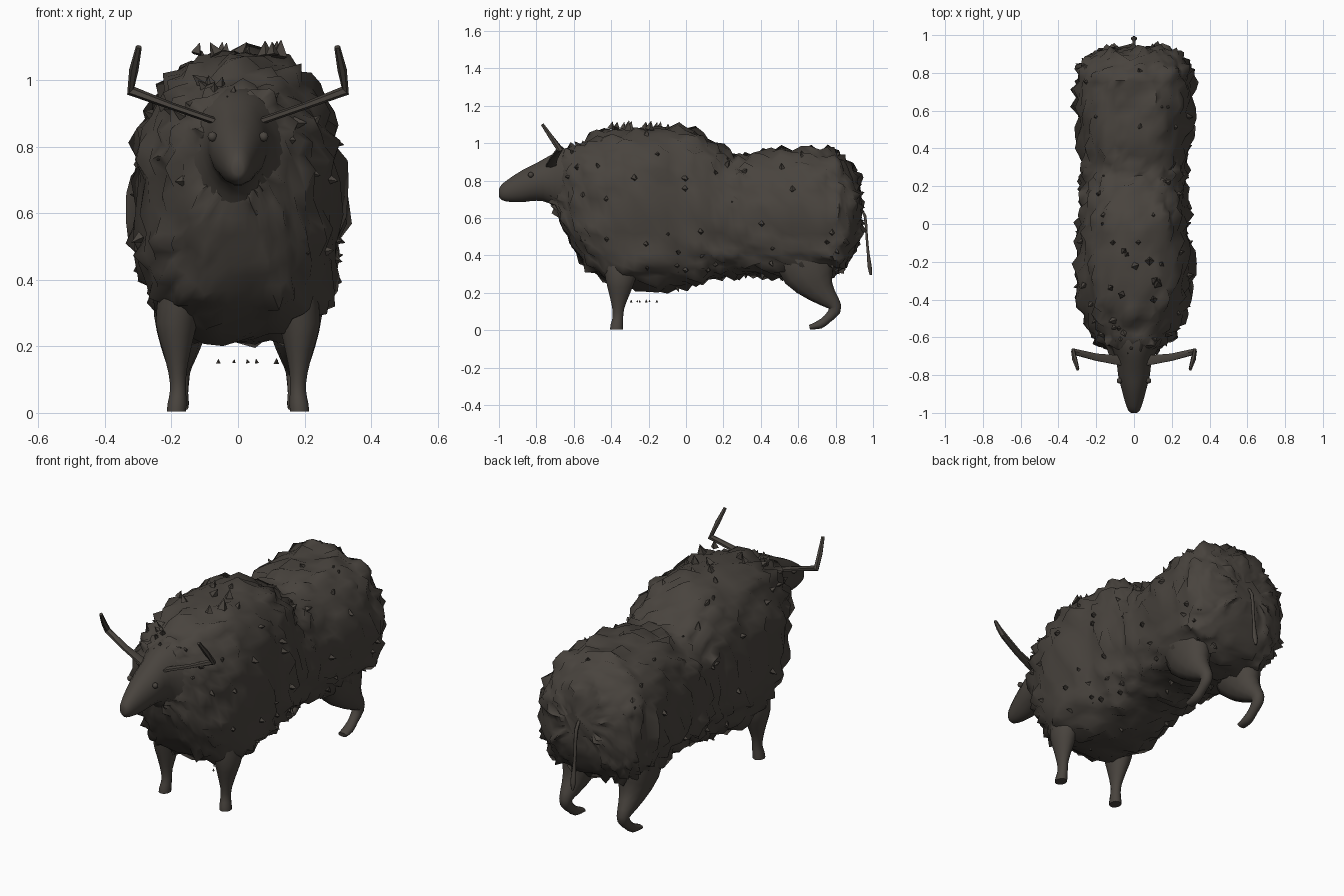
import bpy, bmesh, math, random
from mathutils import Vector, Matrix, noise

random.seed(7)
if "Cube" in bpy.data.objects:
    bpy.data.objects.remove(bpy.data.objects["Cube"], do_unlink=True)

wool = bpy.data.materials.new("dark brown wool")
wool.use_nodes = True
colour = (0.066, 0.057, 0.048, 1)
wool.diffuse_color = colour
wool.node_tree.nodes["Principled BSDF"].inputs["Base Color"].default_value = colour


def finish(bm, name, angle=60):
    bmesh.ops.recalc_face_normals(bm, faces=bm.faces)
    me = bpy.data.meshes.new(name)
    bm.to_mesh(me)
    bm.free()
    me.materials.append(wool)
    ob = bpy.data.objects.new(name, me)
    bpy.context.collection.objects.link(ob)
    bpy.ops.object.select_all(action="DESELECT")
    ob.select_set(True)
    bpy.context.view_layer.objects.active = ob
    bpy.ops.object.shade_smooth_by_angle(angle=math.radians(angle))
    return ob


def smooth_path(rows, steps):
    """Catmull-Rom interpolation of section rows."""
    out = []
    for i in range(len(rows) - 1):
        a, b, c, d = (rows[max(0, min(len(rows) - 1, i + k))] for k in (-1, 0, 1, 2))
        for s in range(steps):
            t = s / steps
            out.append([0.5 * (2 * q + (r - p) * t + (2 * p - 5 * q + 4 * r - w) * t * t
                               + (3 * q - p - 3 * r + w) * t ** 3)
                        for p, q, r, w in zip(a, b, c, d)])
    return out + [list(rows[-1])]


def loft(rows, segs, steps=1, side=(1, 0, 0), normal=None, powers=(2.0, 2.0)):
    """Skin rows of (x, y, z, half width, half depth) into a closed tube."""
    rows = smooth_path(rows, steps)
    bm, rings = bmesh.new(), []
    pts = [Vector(r[:3]) for r in rows]
    for i, r in enumerate(rows):
        before, after = pts[max(i - 1, 0)], pts[min(i + 1, len(pts) - 1)]
        t = Vector(normal) if normal else (after - before).normalized()
        u = Vector(side)
        u = (u - t * u.dot(t)).normalized()
        v = t.cross(u)
        ring = []
        for k in range(segs):
            a = math.tau * (k + 0.5) / segs
            c, s = math.cos(a), math.sin(a)
            power = powers[0] if s < 0 else powers[1]
            c = math.copysign(abs(c) ** (2 / power), c)
            s = math.copysign(abs(s) ** (2 / power), s)
            ring.append(bm.verts.new(pts[i] + u * c * r[3] + v * s * r[4]))
        rings.append(ring)
    for p, q in zip(rings, rings[1:]):
        for k in range(segs):
            n = (k + 1) % segs
            bm.faces.new((p[k], p[n], q[n], q[k]))
    bm.faces.new(rings[0])
    bm.faces.new(rings[-1])
    return bm


def lengthwise(rows):
    """Rows of (y, bottom, top, half width) to loft sections."""
    return [(0, y, (lo + hi) / 2, w, (hi - lo) / 2) for y, lo, hi, w in rows]


# Shaggy body, rounder above and boxier below
body = loft(lengthwise([
    (-0.70, 0.66, 0.89, 0.07), (-0.65, 0.54, 0.955, 0.145), (-0.58, 0.41, 0.99, 0.205),
    (-0.47, 0.30, 1.035, 0.26), (-0.33, 0.235, 1.075, 0.298), (-0.15, 0.22, 1.08, 0.295),
    (0.0, 0.24, 1.07, 0.28), (0.12, 0.27, 1.02, 0.27), (0.22, 0.29, 0.945, 0.268),
    (0.32, 0.30, 0.925, 0.272), (0.46, 0.29, 0.95, 0.285), (0.62, 0.28, 0.965, 0.30),
    (0.75, 0.29, 0.955, 0.30), (0.83, 0.325, 0.915, 0.285), (0.885, 0.39, 0.85, 0.25),
    (0.92, 0.48, 0.77, 0.185), (0.935, 0.57, 0.69, 0.09)]),
    segs=52, steps=3, normal=(0, 1, 0), powers=(2.4, 3.0))
bmesh.ops.recalc_face_normals(body, faces=body.faces)
body.normal_update()
anchors = []
moves = []
for v in body.verts:
    lump = noise.noise(v.co * 9) * 0.012
    at_end = abs(v.normal.y) > 0.7
    spike = random.uniform(0.018, 0.036) if random.random() < (0.08 if at_end else 0.24) else 0
    moves.append((v, v.normal * (lump + spike)
                  + Vector([random.uniform(-0.007, 0.007) for _ in range(3)])))
    if not at_end:
        anchors.append((v.co.copy(), v.normal.copy()))
for v, move in moves:
    v.co += move
finish(body, "woolly_body", 75)

# Loose tufts over the coat, along the hump and under the chest
tufts = bmesh.new()


def tuft(at, direction, size):
    turn = Vector(direction).to_track_quat("Z", "Y").to_matrix().to_4x4()
    bmesh.ops.create_cone(tufts, cap_ends=True, segments=4, radius1=size * 0.75,
                          radius2=0.001, depth=size * 1.4,
                          matrix=Matrix.Translation(at) @ turn)


for at, n in random.sample(anchors, 110):
    lean = n + Vector([random.uniform(-0.5, 0.5) for _ in range(3)])
    tuft(at + n * 0.01, lean, random.uniform(0.018, 0.03))
for i in range(9):
    tuft((random.uniform(-0.13, 0.13), random.uniform(-0.4, -0.08), 1.095),
         (random.uniform(-0.6, 0.6), 0.2, 1), random.uniform(0.024, 0.04))
for i in range(6):
    tuft((random.uniform(-0.12, 0.12), random.uniform(-0.3, -0.14), 0.155),
         (random.uniform(-0.4, 0.4), 0, 1), random.uniform(0.006, 0.012))
finish(tufts, "wool_tufts", 30)

# Head and neck
finish(loft(lengthwise([
    (-1.0, 0.715, 0.755, 0.016), (-0.985, 0.695, 0.78, 0.032), (-0.94, 0.684, 0.815, 0.049),
    (-0.87, 0.683, 0.86, 0.068), (-0.80, 0.69, 0.895, 0.086), (-0.73, 0.675, 0.935, 0.095),
    (-0.67, 0.61, 0.965, 0.125), (-0.61, 0.52, 0.98, 0.165), (-0.52, 0.50, 0.98, 0.18)]),
    segs=16, steps=2, normal=(0, 1, 0)), "head")

for sx, label in ((1, "left"), (-1, "right")):
    # Eye
    eye = bmesh.new()
    bmesh.ops.create_uvsphere(eye, u_segments=10, v_segments=6, radius=0.015,
                              matrix=Matrix.Translation((sx * 0.077, -0.83, 0.83)))
    finish(eye, label + "_eye")

    # Bent horn
    finish(loft([(sx * 0.05, -0.725, 0.87, 0.032, 0.011), (sx * 0.20, -0.705, 0.922, 0.022, 0.011),
                 (sx * 0.322, -0.675, 0.968, 0.018, 0.016),
                 (sx * 0.313, -0.72, 1.03, 0.014, 0.014),
                 (sx * 0.298, -0.768, 1.10, 0.009, 0.009)],
                segs=6, side=(0, 1, 0)), label + "_horn", 30)

    # Front leg
    finish(loft([(sx * 0.17, -0.345, 0.36, 0.07, 0.10), (sx * 0.185, -0.35, 0.27, 0.064, 0.082),
                 (sx * 0.184, -0.356, 0.19, 0.044, 0.056), (sx * 0.182, -0.362, 0.12, 0.028, 0.034),
                 (sx * 0.18, -0.364, 0.07, 0.025, 0.029), (sx * 0.183, -0.37, 0.03, 0.029, 0.034),
                 (sx * 0.185, -0.372, 0.004, 0.030, 0.035)],
                segs=12, steps=2, normal=(0, 0, -1)), label + "_front_leg")

    # Hind leg with backward hock
    finish(loft([(sx * 0.165, 0.62, 0.42, 0.09, 0.16), (sx * 0.168, 0.66, 0.31, 0.088, 0.148),
                 (sx * 0.172, 0.72, 0.21, 0.062, 0.08), (sx * 0.175, 0.785, 0.145, 0.038, 0.042),
                 (sx * 0.175, 0.795, 0.105, 0.03, 0.033), (sx * 0.175, 0.755, 0.06, 0.026, 0.024),
                 (sx * 0.175, 0.715, 0.03, 0.028, 0.024), (sx * 0.175, 0.66, 0.016, 0.026, 0.012)],
                segs=12, steps=2), label + "_hind_leg")

# Thin hanging tail with a thicker end
finish(loft([(0, 0.925, 0.66, 0.008, 0.006), (0, 0.957, 0.61, 0.010, 0.008),
             (0, 0.966, 0.50, 0.009, 0.007), (0, 0.974, 0.41, 0.010, 0.008),
             (0, 0.982, 0.34, 0.016, 0.012), (0, 0.988, 0.295, 0.006, 0.006)],
            segs=8, steps=2), "tail")
